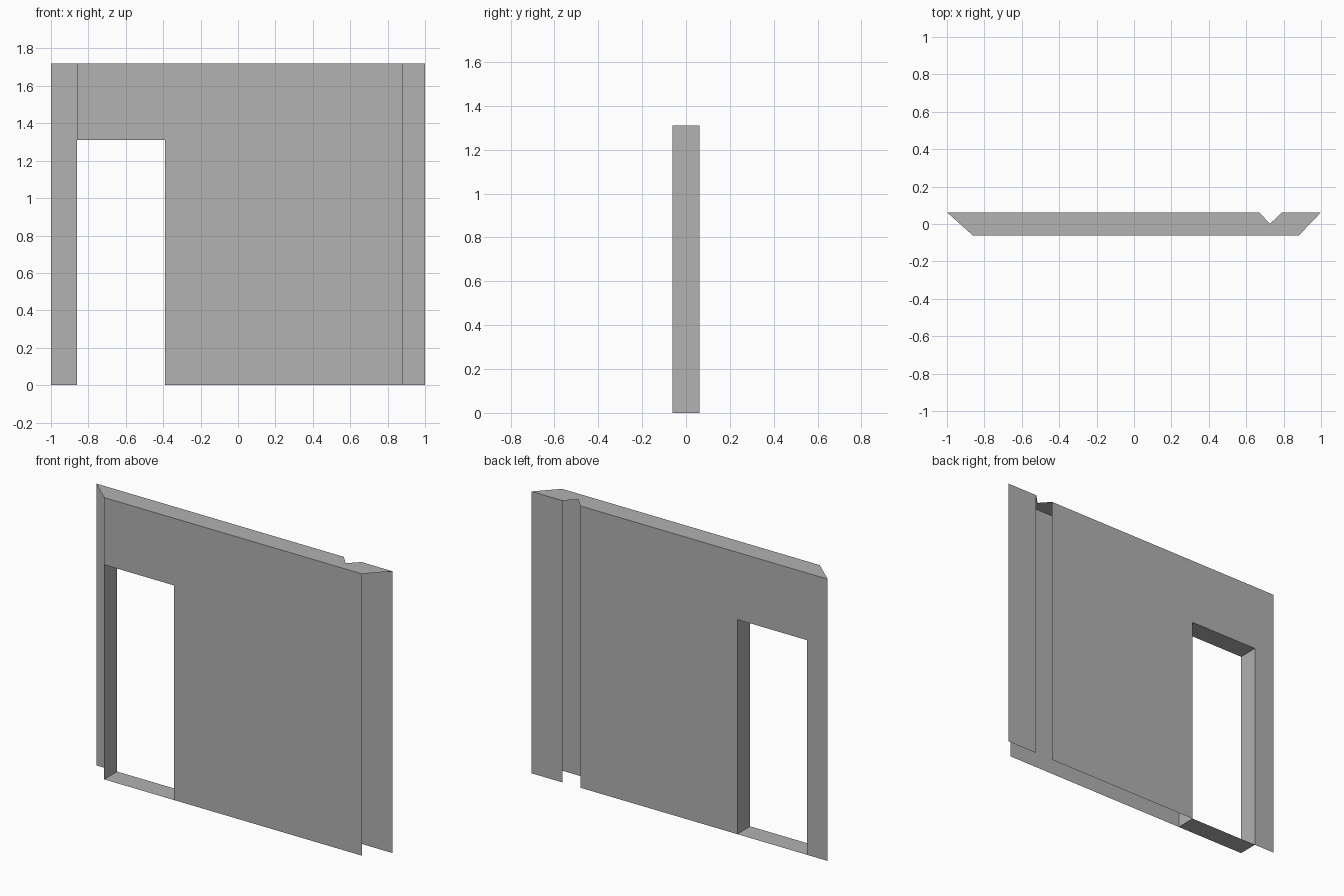
import bpy
import bmesh
from mathutils import Vector

cube = bpy.data.objects.get("Cube")
if cube:
    bpy.data.objects.remove(cube, do_unlink=True)

# Main dimensions
HEIGHT, DEPTH = 1.72, 0.0625
DOOR_LEFT, DOOR_RIGHT, DOOR_TOP = -0.86, -0.39, 1.31
FRONT_END = 0.88
GROOVE_A, GROOVE_MID, GROOVE_B = 0.67, 0.727, 0.79

# Single wall colour
GREY = (0.445, 0.445, 0.445, 1.0)
plaster = bpy.data.materials.new("grey plaster")
plaster.diffuse_color = GREY
plaster.use_nodes = True
plaster.node_tree.nodes["Principled BSDF"].inputs["Base Color"].default_value = GREY


def panel(name, outlines, place, facing):
    """Flat sheet from 2D outlines, placed in space and turned to face one way."""
    bm = bmesh.new()
    for outline in outlines:
        face = bm.faces.new([bm.verts.new(place(a, b)) for a, b in outline])
        face.normal_update()
        if face.normal.dot(Vector(facing)) < 0:
            face.normal_flip()
    mesh = bpy.data.meshes.new(name)
    bm.to_mesh(mesh)
    bm.free()
    mesh.materials.append(plaster)
    obj = bpy.data.objects.new(name, mesh)
    bpy.context.collection.objects.link(obj)
    return obj


def rect(a0, a1, b0, b1):
    return [(a0, b0), (a1, b0), (a1, b1), (a0, b1)]


# Front sheet, with the doorway cut from its lower corner
panel("front_wall",
      [[(DOOR_RIGHT, 0), (FRONT_END, 0), (FRONT_END, HEIGHT),
        (DOOR_LEFT, HEIGHT), (DOOR_LEFT, DOOR_TOP), (DOOR_RIGHT, DOOR_TOP)]],
      lambda x, z: (x, -DEPTH, z), (0, -1, 0))

# Back sheet around the doorway, and the narrow strip past the groove
panel("back_wall",
      [[(-1, 0), (DOOR_LEFT, 0), (DOOR_LEFT, DOOR_TOP), (DOOR_RIGHT, DOOR_TOP),
        (DOOR_RIGHT, 0), (GROOVE_A, 0), (GROOVE_A, HEIGHT), (-1, HEIGHT)],
       rect(GROOVE_B, 1, 0, HEIGHT)],
      lambda x, z: (x, DEPTH, z), (0, 1, 0))

# Top cap with mitred ends and a V notch; ends, groove and underside stay open
panel("top_cap",
      [[(DOOR_LEFT, -DEPTH), (FRONT_END, -DEPTH), (1, DEPTH), (GROOVE_B, DEPTH),
        (GROOVE_MID, 0), (GROOVE_A, DEPTH), (-1, DEPTH)]],
      lambda x, y: (x, y, HEIGHT), (0, 0, 1))

# Doorway lining: two jambs, lintel and threshold
for name, x, side in (("door_jamb_right", DOOR_LEFT, 1), ("door_jamb_left", DOOR_RIGHT, -1)):
    panel(name, [rect(-DEPTH, DEPTH, 0, DOOR_TOP)],
          lambda y, z, x=x: (x, y, z), (side, 0, 0))
for name, z, side in (("door_lintel", DOOR_TOP, -1), ("door_threshold", 0, 1)):
    panel(name, [rect(DOOR_LEFT, DOOR_RIGHT, -DEPTH, DEPTH)],
          lambda x, y, z=z: (x, y, z), (0, 0, side))
